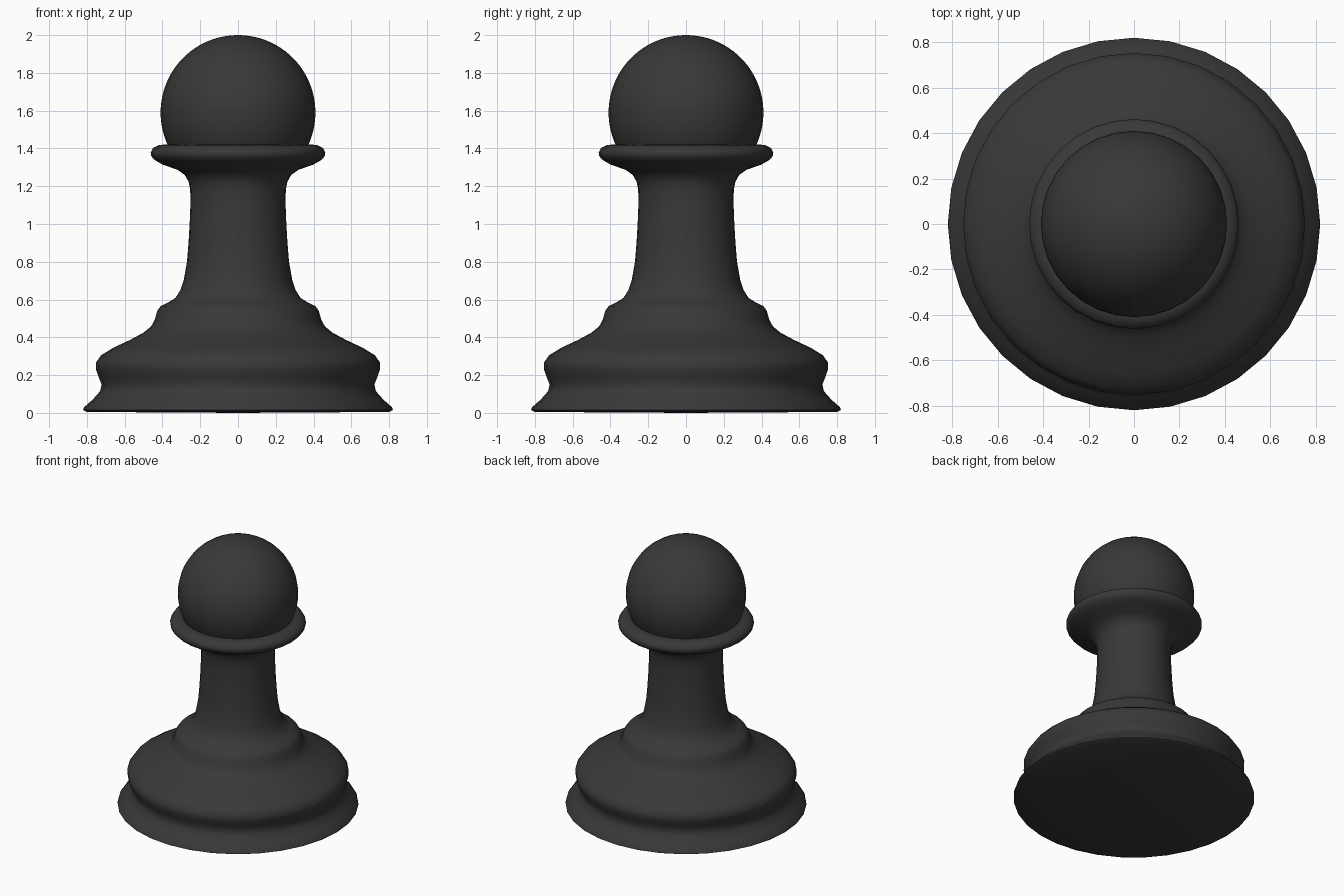
import bpy, bmesh, math

if "Cube" in bpy.data.objects:
    bpy.data.objects.remove(bpy.data.objects["Cube"])

SEGMENTS = 32

ebony = bpy.data.materials.new("dark_wood")
ebony.diffuse_color = (0.04, 0.04, 0.04, 1)
ebony.use_nodes = True
ebony.node_tree.nodes["Principled BSDF"].inputs["Base Color"].default_value = ebony.diffuse_color


def lathe(name, profile, angle):
    """Spin a (radius, height) profile around z into a closed smooth solid."""
    bm = bmesh.new()
    verts = [bm.verts.new((r, 0, z)) for r, z in profile]
    edges = [bm.edges.new(pair) for pair in zip(verts, verts[1:])]
    bmesh.ops.spin(bm, geom=verts + edges, axis=(0, 0, 1), cent=(0, 0, 0),
                   angle=math.tau, steps=SEGMENTS, use_duplicate=False)
    bmesh.ops.remove_doubles(bm, verts=bm.verts[:], dist=0.0005)
    bmesh.ops.recalc_face_normals(bm, faces=bm.faces[:])
    mesh = bpy.data.meshes.new(name)
    bm.to_mesh(mesh)
    bm.free()
    mesh.materials.append(ebony)
    obj = bpy.data.objects.new(name, mesh)
    bpy.context.collection.objects.link(obj)
    bpy.ops.object.select_all(action='DESELECT')
    obj.select_set(True)
    bpy.context.view_layer.objects.active = obj
    bpy.ops.object.shade_smooth_by_angle(angle=math.radians(angle))
    return obj


# Turned base, stem and collar
body = [
    (0, 0), (0.80, 0.005), (0.82, 0.015), (0.815, 0.03), (0.77, 0.07),
    (0.73, 0.115), (0.722, 0.15), (0.738, 0.19), (0.752, 0.23),
    (0.753, 0.265), (0.725, 0.305), (0.66, 0.345), (0.57, 0.387),
    (0.50, 0.425), (0.46, 0.458), (0.44, 0.495), (0.428, 0.54),
    (0.41, 0.565), (0.365, 0.587), (0.33, 0.61), (0.305, 0.65),
    (0.288, 0.70), (0.27, 0.80), (0.262, 0.90), (0.256, 1.00),
    (0.252, 1.10), (0.253, 1.18), (0.262, 1.225), (0.282, 1.26),
    (0.32, 1.287), (0.40, 1.315), (0.44, 1.338), (0.46, 1.36),
    (0.462, 1.38), (0.45, 1.402), (0.42, 1.417), (0.38, 1.422), (0, 1.422),
]
lathe("pawn_body", body, 50)

# Ball head, its lower cap sunk into the collar
R, CZ, RINGS = 0.41, 1.59, 28
start = -math.asin((CZ - 1.41) / R)
head = [(0, 1.41)]
for i in range(RINGS + 1):
    a = start + (math.pi / 2 - start) * i / RINGS
    head.append((R * math.cos(a), CZ + R * math.sin(a)))
lathe("ball_head", head, 50)
